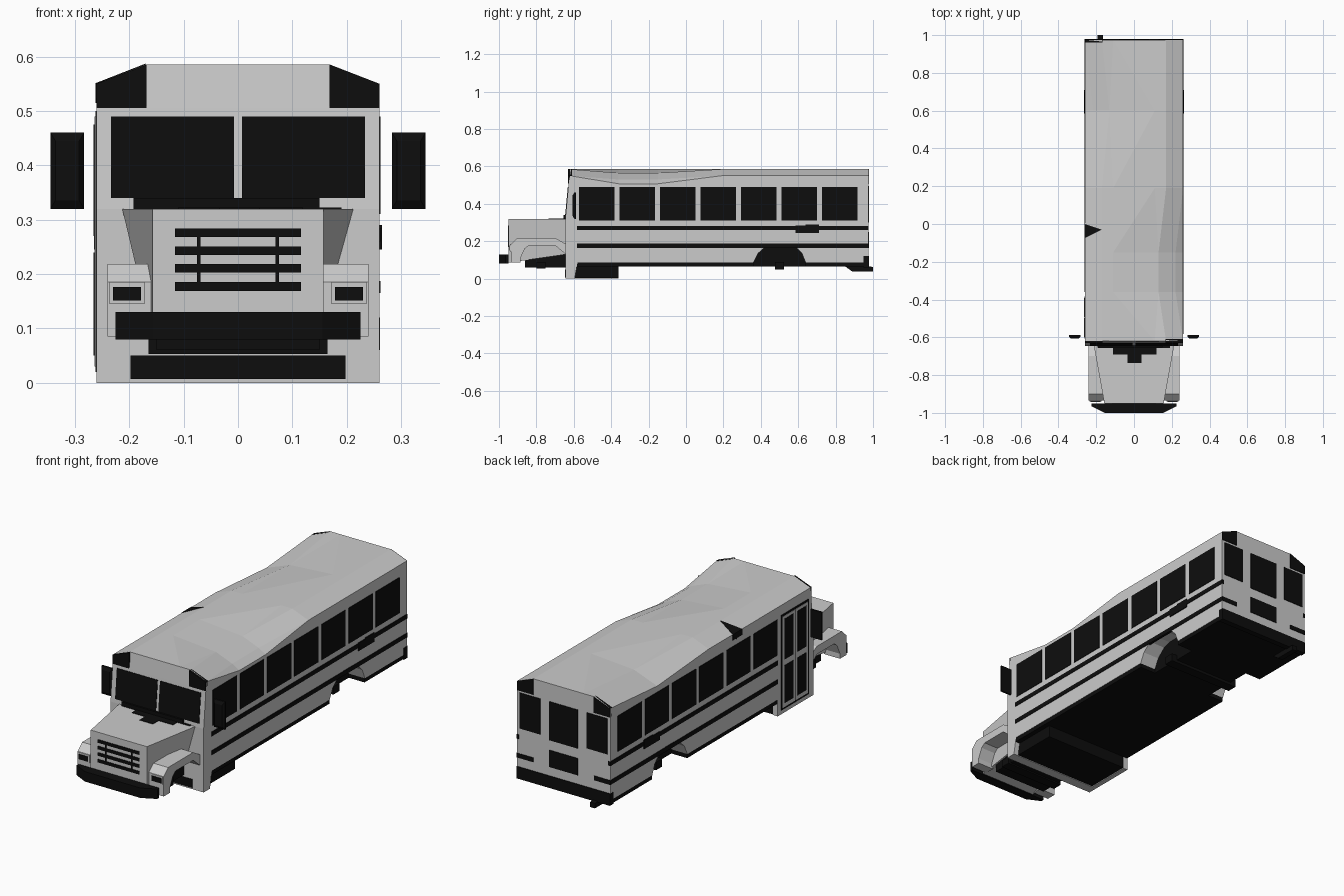
import bpy, bmesh

if "Cube" in bpy.data.objects:
    bpy.data.objects.remove(bpy.data.objects["Cube"])

black = bpy.data.materials.new("black_paint")
black.diffuse_color = (0.004, 0.004, 0.004, 1)
black.use_nodes = True
black.node_tree.nodes["Principled BSDF"].inputs["Base Color"].default_value = black.diffuse_color


def finish(name, bm, mat):
    bmesh.ops.recalc_face_normals(bm, faces=bm.faces)
    me = bpy.data.meshes.new(name)
    bm.to_mesh(me)
    bm.free()
    ob = bpy.data.objects.new(name, me)
    bpy.context.collection.objects.link(ob)
    if mat:
        me.materials.append(mat)
    return ob


def loft(name, rings, mat=None):
    """Closed solid through equal-length rings of points."""
    bm = bmesh.new()
    vs = [[bm.verts.new(p) for p in r] for r in rings]
    n = len(vs[0])
    for a, b in zip(vs, vs[1:]):
        for i in range(n):
            j = (i + 1) % n
            bm.faces.new((a[i], a[j], b[j], b[i]))
    bm.faces.new(vs[0])
    bm.faces.new(vs[-1])
    return finish(name, bm, mat)


def prism(name, yz, x0, x1, mat=None):
    return loft(name, [[(x, y, z) for y, z in yz] for x in (x0, x1)], mat)


def box(name, x0, x1, y0, y1, z0, z1, mat=black):
    return prism(name, [(y0, z0), (y1, z0), (y1, z1), (y0, z1)], x0, x1, mat)


def front_panel(name, xz, y0, y1, mat=black):
    return loft(name, [[(x, y, z) for x, z in xz] for y in (y0, y1)], mat)


# Main body with wheel arches cut into its side outline
ARCH = [(.36, .085), (.385, .135), (.43, .175), (.47, .188), (.54, .188), (.58, .175), (.62, .135), (.64, .085)]
prism("body", [(-.645, 0), (-.595, 0), (-.58, .085)] + ARCH +
      [(.975, .085), (.975, .505), (-.628, .505), (-.645, .32)], -.26, .26)

# Crumpled roof: cross-section lofted along y, eaves and shoulders pushed in at dents
SECTION = [(-.26, .505), (-.26, .55), (-.17, .585), (-.11, .585), (.11, .585), (.17, .585), (.26, .55), (.26, .505)]
LEFT = [(-.26, .52), (-.218, .535), (-.13, .568)]
RIGHT = [(.13, .565), (.22, .53), (.26, .507)]
DENTS = {.6: (1, LEFT), -.36: (4, RIGHT), -.15: (4, RIGHT)}
rings = []
for y in (-.62, -.36, -.15, .19, .6, .975):
    sec = list(SECTION)
    if y in DENTS:
        start, pts = DENTS[y]
        sec[start:start + 3] = pts
    rings.append([(x, -.628 if y < -.6 and z < .51 else y, z) for x, z in sec])
bm_roof = loft("roof", rings)
bm = bmesh.new()
bm.from_mesh(bm_roof.data)
bmesh.ops.triangulate(bm, faces=[f for f in bm.faces if len(f.verts) == 4])
bm.to_mesh(bm_roof.data)
bm.free()

# Torn hole in the left roof edge
loft("roof_tear", [[(-.262, 0, .551 + d), (-.262, -.075, .551 + d), (-.17, -.03, .587 + d)] for d in (-.03, 0)], black)
loft("roof_tear_side", [[(-.262 + d, .005, .55), (-.262 + d, -.06, .55), (-.262 + d, -.03, .515)] for d in (0, .01)], black)

# Black warning light corners front and rear
for s in (-1, 1):
    xz = [(s * .168, .505), (s * .26, .505), (s * .26, .55), (s * .168, .585)]
    front_panel("front_roof_lamp", xz, -.63, -.61)
    front_panel("rear_roof_lamp", xz, .96, .978)

# Side windows, stripes and vents
for s in (-1, 1):
    xa, xb = sorted((s * .25, s * .2625))
    for i in range(0 if s > 0 else 1, 7):
        y = -.573 + i * .2165
        box("side_window", xa, xb, y, y + .19, .31, .49)
    y0 = -.583 if s > 0 else -.36
    for z in (.26, .165):
        box("side_stripe", xa, xb, y0, .977, z, z + .022)
    box("side_vent", *sorted((s * .25, s * .265)), .585, .65, .245, .285)
    box("side_vent", *sorted((s * .25, s * .265)), .64, .71, .245, .29)
    box("rear_stripe", *sorted((s * .17, s * .262)), .96, .978, .165, .187)
    box("rear_side_window", *sorted((s * .13, s * .245)), .96, .978, .315, .495)
    # Door mirrors
    loft("mirror", [[(s * .314 + a * w, y, .39 + b * h) for a, b in ((-1, -1), (1, -1), (1, 1), (-1, 1))]
                    for y, w, h in ((-.606, .022, .055), (-.597, .031, .07), (-.587, .031, .07))], black)
box("rear_window", -.08, .08, .96, .978, .30, .495)
box("rear_lower_window", -.08, .08, .96, .978, .165, .25)
box("rear_bumper", -.261, .261, .95, .979, .06, .12)

# Folding entrance door on the left, with the step panel below
box("door_step_panel", -.26, -.235, -.60, -.36, 0, .09, None)
box("door_frame", -.2625, -.25, -.605, -.385, .02, .5)
for y in (-.597, -.493):
    box("door_leaf", -.264, -.25, y, y + .1, .03, .49, None)
    for z0, z1 in ((.05, .24), (.27, .475)):
        box("door_pane", -.2655, -.25, y + .015, y + .085, z0, z1)

# Windscreen following the sloped front
for s in (-1, 1):
    prism("windscreen", [(-.646, .34), (-.632, .49), (-.62, .49), (-.63, .34)], *sorted((s * .007, s * .234)), black)
box("windscreen_sill", -.192, .15, -.655, -.635, .315, .34)
for x0, x1, y in ((-.19, .19, -.656), (-.11, .12, -.69), (-.035, .04, -.735)):
    box("cowl_vent", x0, x1, y, -.64, .312, .3225)

# Bonnet tapering to the front
loft("bonnet", [[(-a, y, .32), (a, y, .32), (b, y, z), (-b, y, z)]
                for y, a, b, z in ((-.95, .157, .157, .085), (-.64, .213, .16, .13))])
for z in (.169, .2025, .235, .268):
    box("grille_bar", -.116, .116, -.953, -.94, z, z + .016)
for x in (-.072, .072):
    box("grille_post", x - .003, x + .003, -.953, -.94, .17, .28)

# Front fenders with headlamps
FENDER = [(-.935, .085), (-.935, .185), (-.90, .218), (-.70, .218), (-.643, .185), (-.643, .13),
          (-.70, .178), (-.84, .178), (-.862, .16), (-.885, .11), (-.885, .085)]
for s in (-1, 1):
    prism("fender", FENDER, *sorted((s * .15, s * .24)))
    box("headlamp_bezel", *sorted((s * .172, s * .236)), -.94, -.92, .145, .185, None)
    box("headlamp", *sorted((s * .178, s * .23)), -.943, -.92, .151, .176)
box("engine_bay", -.15, .15, -.862, -.64, .06, .178)

# Front bumper with angled ends
BUMP = [(-.225, -.95), (-.225, -.965), (-.155, -1), (.155, -1), (.225, -.965), (.225, -.95)]
loft("front_bumper", [[(x, y, z) for x, y in BUMP] for z in (.08, .13)], black)
box("front_axle", -.165, .165, -.80, -.75, .053, .09)
box("lower_front_slot", -.198, .198, -.648, -.63, .007, .05)

# Underside: floor plates, wheel wells, step box, rear axle, exhaust
box("floor_front", -.2585, .2585, -.59, .36, .064, .087)
box("floor_rear", -.2585, .2585, .64, .97, .064, .087)
box("wheel_well", -.17, .17, .355, .645, .064, .192)
box("step_box", -.234, .234, -.6, -.36, .003, .07)
box("rear_axle", -.2, .2, .475, .525, .05, .09)
prism("exhaust", [(.85, .066), (.89, .037), (1, .037), (1, .062), (.95, .07)], -.192, -.165, black)
